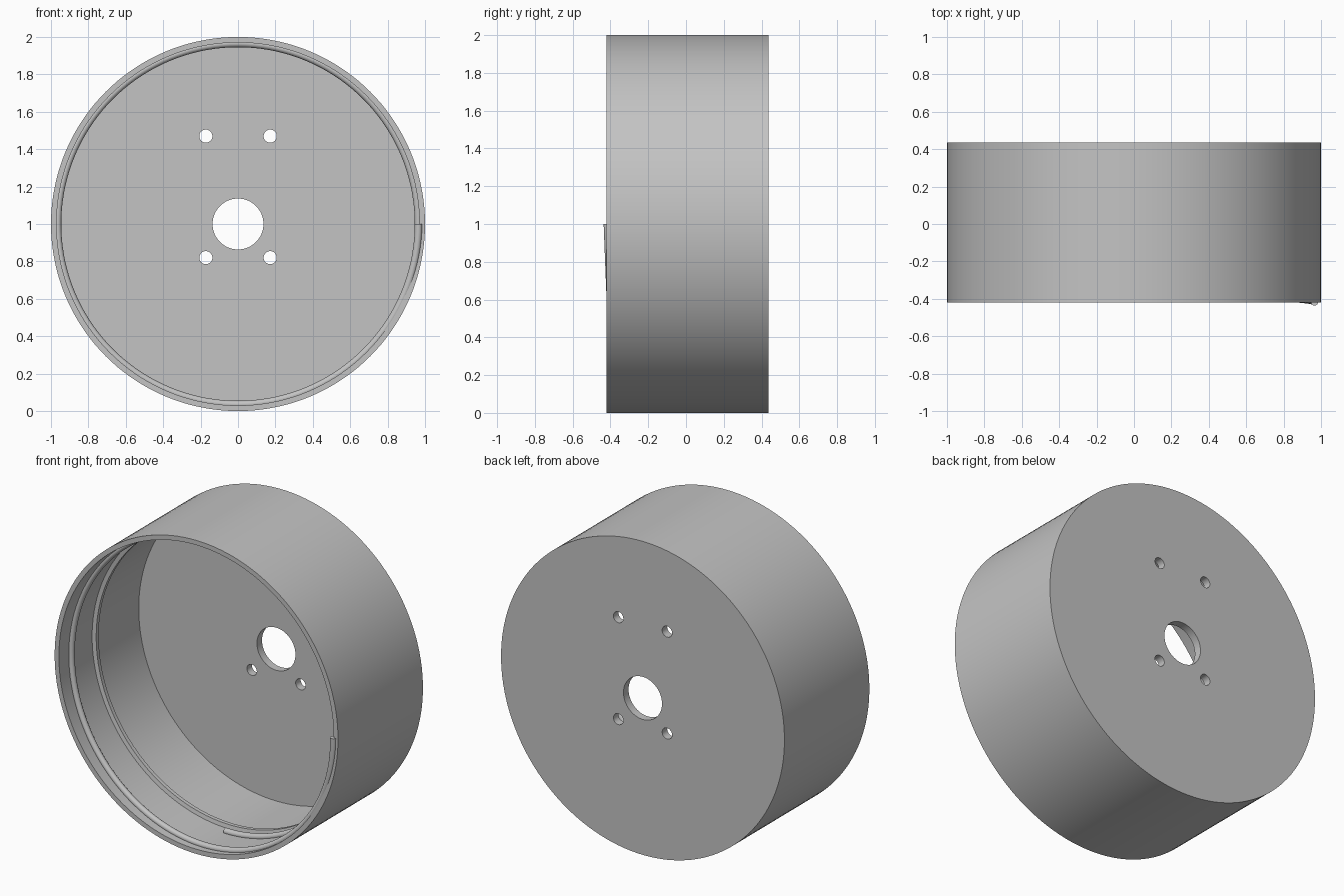
import bpy, bmesh
from math import cos, sin, tau

cube = bpy.data.objects.get("Cube")
if cube:
    bpy.data.objects.remove(cube, do_unlink=True)

GREY = (0.55, 0.55, 0.55, 1)
grey = bpy.data.materials.new("plain grey")
grey.use_nodes = True
grey.diffuse_color = GREY
grey.node_tree.nodes["Principled BSDF"].inputs["Base Color"].default_value = GREY

FRONT, BACK, FLOOR = -0.42, 0.436, 0.385
OUTER, INNER, RIB = 1.0, 0.97, 0.945


def polar(r, y, a, cx=0.0, cz=1.0):
    return (cx + r * cos(a), y, cz + r * sin(a))


def bridge(bm, first, second):
    n = len(first)
    for i in range(n):
        j = (i + 1) % n
        bm.faces.new((first[i], first[j], second[j], second[i]))


def tube(bm, rings):
    """Skin a list of point rings and cap both ends."""
    loops = [[bm.verts.new(p) for p in ring] for ring in rings]
    for first, second in zip(loops, loops[1:]):
        bridge(bm, first, second)
    bm.faces.new(loops[0])
    bm.faces.new(loops[-1])


def finish(bm, name):
    bmesh.ops.recalc_face_normals(bm, faces=bm.faces)
    mesh = bpy.data.meshes.new(name)
    bm.to_mesh(mesh)
    bm.free()
    mesh.materials.append(grey)
    obj = bpy.data.objects.new(name, mesh)
    bpy.context.collection.objects.link(obj)
    return obj


def activate(obj):
    bpy.ops.object.select_all(action="DESELECT")
    obj.select_set(True)
    bpy.context.view_layer.objects.active = obj


def circle(r, y, steps, cx=0.0, cz=1.0):
    return [polar(r, y, tau * i / steps, cx, cz) for i in range(steps)]


# Cup: back disc, outer wall, open rim, inner wall with stop rib, floor
profile = [(OUTER, BACK), (OUTER, FRONT), (INNER, FRONT), (INNER, -0.085),
           (RIB, -0.08), (RIB, -0.055), (INNER, -0.05), (INNER, FLOOR)]
bm = bmesh.new()
tube(bm, [circle(r, y, 144) for r, y in profile])
cup = finish(bm, "cup")

# Centre bore and four screw holes
holes = [(0, 1, 0.136, 64)]
holes += [(sx * 0.172, z, 0.035, 32) for sx in (-1, 1) for z in (0.82, 1.47)]
bm = bmesh.new()
for x, z, r, steps in holes:
    tube(bm, [circle(r, y, steps, x, z) for y in (FLOOR - 0.1, BACK + 0.1)])
cutter = finish(bm, "hole_cutter")
cutter.hide_render = True

activate(cup)
cut = cup.modifiers.new("holes", "BOOLEAN")
cut.operation = "DIFFERENCE"
cut.solver = "EXACT"
cut.object = cutter
bpy.ops.object.modifier_apply(modifier=cut.name)
bpy.data.objects.remove(cutter, do_unlink=True)

# Inner screw thread: round bead along one and a quarter turns
TURNS, PITCH, BEAD, STEPS, SIDES = 1.25, 0.23, 0.02, 180, 16
bm = bmesh.new()
rings = []
for i in range(STEPS + 1):
    turn = TURNS * i / STEPS
    y = FRONT + 0.004 + PITCH * turn
    rings.append([polar(0.965 + BEAD * cos(tau * k / SIDES),
                        y + BEAD * sin(tau * k / SIDES), -tau * turn)
                  for k in range(SIDES)])
tube(bm, rings)
thread = finish(bm, "inner_thread")

for obj in (cup, thread):
    activate(obj)
    bpy.ops.object.shade_smooth_by_angle()
